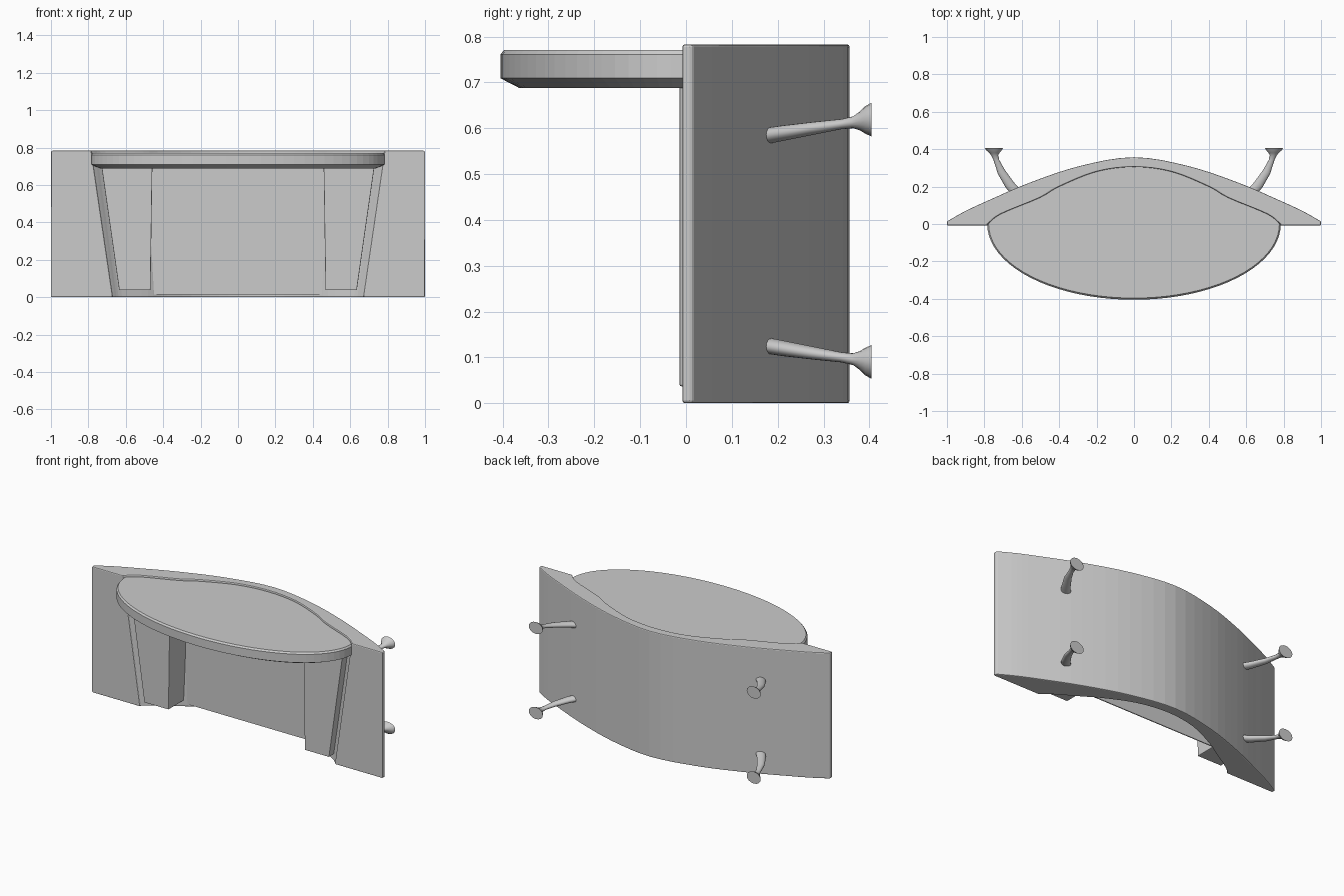
import bpy, math
from mathutils import Vector

cube = bpy.data.objects.get("Cube")
if cube:
    bpy.data.objects.remove(cube)

grey = bpy.data.materials.new("plain grey")
grey.use_nodes = True
colour = (0.6, 0.6, 0.6, 1)
grey.diffuse_color = colour
grey.node_tree.nodes["Principled BSDF"].inputs["Base Color"].default_value = colour


def loft(name, rings, smooth=False, bevel=0):
    """Join closed rings of equal length and cap both ends."""
    n = len(rings[0])
    faces = [(k * n + i, k * n + (i + 1) % n, (k + 1) * n + (i + 1) % n, (k + 1) * n + i)
             for k in range(len(rings) - 1) for i in range(n)]
    faces += [tuple(range(n))[::-1], tuple(range((len(rings) - 1) * n, len(rings) * n))]
    mesh = bpy.data.meshes.new(name)
    mesh.from_pydata([p for r in rings for p in r], [], faces)
    obj = bpy.data.objects.new(name, mesh)
    bpy.context.collection.objects.link(obj)
    mesh.materials.append(grey)
    bpy.ops.object.select_all(action='DESELECT')
    obj.select_set(True)
    bpy.context.view_layer.objects.active = obj
    bpy.ops.object.mode_set(mode='EDIT')
    bpy.ops.mesh.select_all(action='SELECT')
    bpy.ops.mesh.normals_make_consistent(inside=False)
    bpy.ops.object.mode_set(mode='OBJECT')
    if smooth:
        bpy.ops.object.shade_smooth_by_angle(angle=math.radians(40))
    if bevel:
        mod = obj.modifiers.new("soft edge", 'BEVEL')
        mod.width = bevel
        mod.segments = 2
        mod.limit_method = 'ANGLE'
        mod.angle_limit = math.radians(40)


def arc(half, steps=4):
    """Smooth symmetric curve through half a profile, from +x to -x."""
    pts = [Vector(p) for p in half] + [Vector((-x, y)) for x, y in half[-2::-1]]
    padded = [2 * pts[0] - pts[1]] + pts + [2 * pts[-1] - pts[-2]]
    out = []
    for a, b, c, d in zip(padded, padded[1:], padded[2:], padded[3:]):
        for s in range(steps):
            t = s / steps
            out.append(0.5 * (2 * b + (c - a) * t + (2 * a - 5 * b + 4 * c - d) * t * t
                              + (3 * b - a - 3 * c + d) * t ** 3))
    return out + [pts[-1]]


def at(points, z):
    return [(p[0], p[1], z) for p in points]


# Curved back shell: crescent section with an opening that narrows downwards
HEIGHT = 0.783
FRONT = -0.008
outer = arc([(1, 0.014), (0.9, 0.07), (0.77, 0.13), (0.56, 0.22), (0.29, 0.31), (0, 0.357)])
inner_top = arc([(0.783, 0), (0.71, 0.055), (0.505, 0.14), (0.4, 0.2), (0.2, 0.28), (0, 0.305)])
inner_low = arc([(0.668, 0), (0.62, 0.04), (0.48, 0.125), (0.38, 0.185), (0.2, 0.265), (0, 0.295)])
sections = [[(*p, 0), (*q, 0), (*r, HEIGHT), (*p, HEIGHT)]
            for p, q, r in zip(outer, inner_low, inner_top)]
front_left = [(1, FRONT, 0), (0.67, FRONT, 0), (0.785, FRONT, HEIGHT), (1, FRONT, HEIGHT)]
front_right = [(-x, y, z) for x, y, z in front_left]
loft("back_shell", [front_left] + sections + [front_right], bevel=0.006)

# Flat wall between the legs, in front of the hollow shell
wall = [(0.5, 0.145), (0.5, 0.151), (-0.5, 0.151), (-0.5, 0.145)]
loft("inner_wall", [at(wall, 0.015), at(wall, 0.7)])

# Counter top: half ellipse in front, following the shell opening behind
N = 40
front = [(-0.785 * math.cos(math.pi * i / N), -0.405 * math.sin(math.pi * i / N))
         for i in range(N + 1)]
back = [(p.x, p.y + 0.015) for p in inner_top[1:-1]]


def table_ring(sx, sy, z):
    return at([(x * sx, y * (sy if y < 0 else 1)) for x, y in front + back], z)


loft("counter_top", [table_ring(0.94, 0.9, 0.688), table_ring(1, 1, 0.709),
                     table_ring(1, 1, 0.761), table_ring(0.99, 0.978, 0.771)])


def mirrored(name, rings, **kw):
    for side, s in (("left", 1), ("right", -1)):
        loft(f"{side}_{name}", [[(s * x, y, z) for x, y, z in r] for r in rings], **kw)


# Tapered support legs under the counter, running back into the shell
mirrored("support_leg", [
    at([(0.635, -0.014), (0.468, -0.014), (0.468, 0.15), (0.635, 0.035)], 0.037),
    at([(0.73, -0.014), (0.458, -0.014), (0.458, 0.19), (0.73, 0.045)], 0.7)], bevel=0.004)

# Flared pegs behind the shell: x, y, height offset, radius
PEG = [(0.63, 0.17, 0, 0.018), (0.665, 0.21, 0.007, 0.017), (0.71, 0.28, 0.018, 0.014),
       (0.735, 0.34, 0.027, 0.011), (0.743, 0.365, 0.031, 0.013), (0.746, 0.38, 0.034, 0.021),
       (0.748, 0.391, 0.036, 0.03), (0.749, 0.405, 0.037, 0.037)]
for name, z0, lift in (("upper_peg", 0.582, 1), ("lower_peg", 0.127, -1)):
    rings = []
    for k, (x, y, dz, r) in enumerate(PEG):
        lean = 0.8 if k < 3 else 0.3 if k < 5 else 0
        rings.append([(x + 1.3 * r * math.cos(a), y - lean * r * math.cos(a),
                       z0 + lift * dz + r * math.sin(a))
                      for a in (math.tau * i / 16 for i in range(16))])
    mirrored(name, rings, smooth=True)
